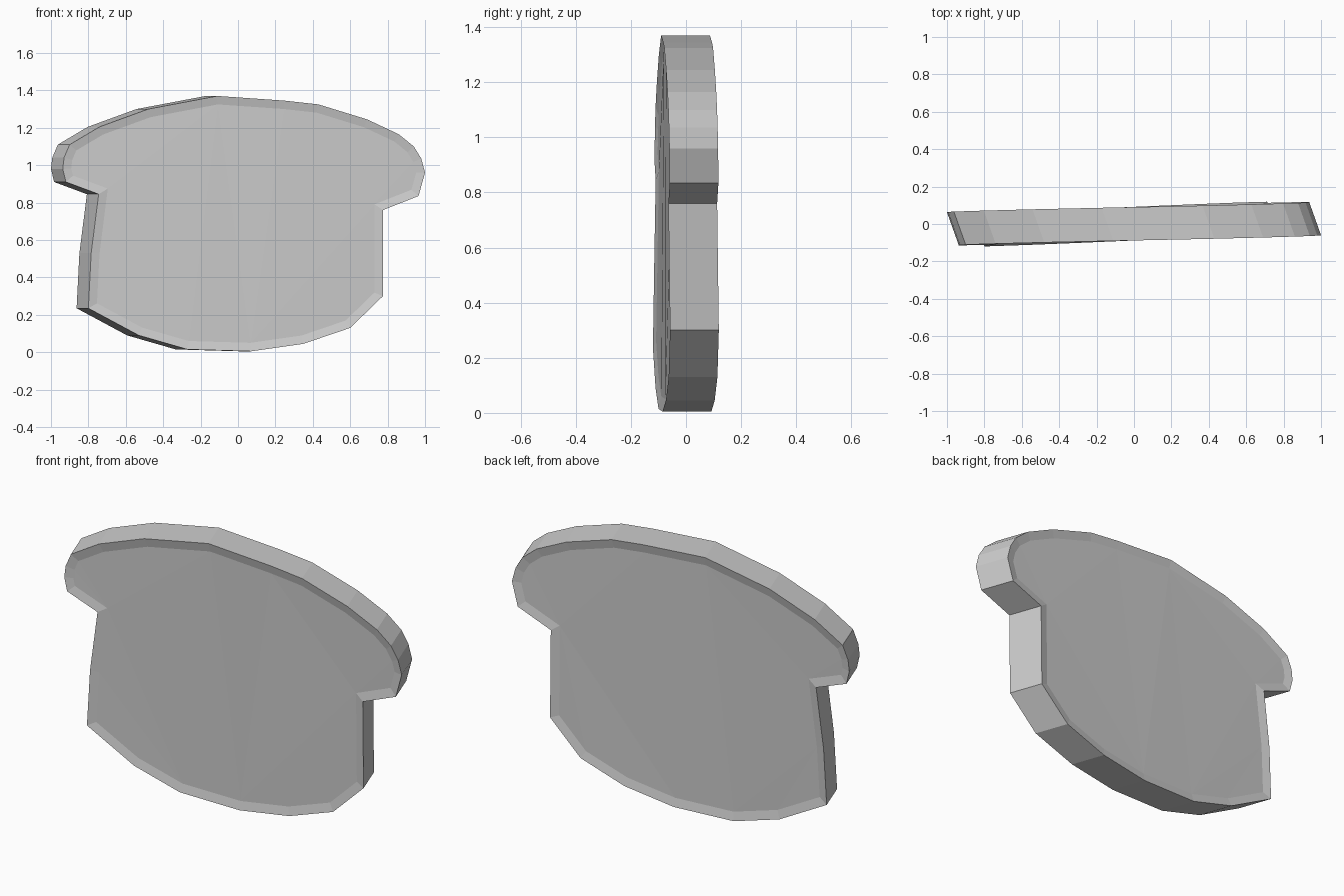
import bpy, bmesh

cube = bpy.data.objects.get("Cube")
if cube:
    bpy.data.objects.remove(cube, do_unlink=True)

# Front outline of the mushroom-shaped plate, clockwise from the top (x, z)
CAP_RIGHT = [(-.11, 1.37), (.25, 1.345), (.43, 1.325), (.69, 1.245), (.86, 1.165),
             (.94, 1.1), (.98, 1.035), (1, .96), (.965, .835)]
STEM = [(.775, .76), (.775, .3), (.6, .13), (.35, .045), (.07, .005), (-.27, .015),
        (-.53, .09), (-.8, .235), (-.785, .53), (-.745, .845)]
CAP_LEFT = [(-.92, .91), (-.937, .98), (-.93, 1.04), (-.9, 1.11), (-.74, 1.205), (-.48, 1.3)]
OUTLINE = CAP_RIGHT + STEM + CAP_LEFT
SLANT, THICKNESS = -.063, .177
RIM, RECESS = .045, .01


def front_y(x, z):
    """Slightly twisted plane of the front face."""
    return -.088 + x * (.044 - .017 * z)


# Slanted slab
bm = bmesh.new()
front = [bm.verts.new((x, front_y(x, z), z)) for x, z in OUTLINE]
back = [bm.verts.new((v.co.x + SLANT, v.co.y + THICKNESS, v.co.z)) for v in front]
faces = [bm.faces.new(front), bm.faces.new(back[::-1])]
for i in range(len(front)):
    j = (i + 1) % len(front)
    bm.faces.new((front[i], back[i], back[j], front[j]))
bmesh.ops.recalc_face_normals(bm, faces=bm.faces[:])

# Shallow recessed panel with a sloping rim on both faces
for face in faces:
    normal = face.normal.copy()
    bmesh.ops.inset_region(bm, faces=[face], thickness=RIM, use_even_offset=True)
    for v in face.verts:
        v.co -= normal * RECESS
bmesh.ops.triangulate(bm, faces=faces)

mesh = bpy.data.meshes.new("mushroom_plate")
bm.to_mesh(mesh)
bm.free()
plate = bpy.data.objects.new("mushroom_plate", mesh)
bpy.context.collection.objects.link(plate)

# Plain grey finish
grey = bpy.data.materials.new("light_grey")
grey.use_nodes = True
colour = (.6, .6, .6, 1)
grey.diffuse_color = colour
grey.node_tree.nodes["Principled BSDF"].inputs["Base Color"].default_value = colour
mesh.materials.append(grey)
